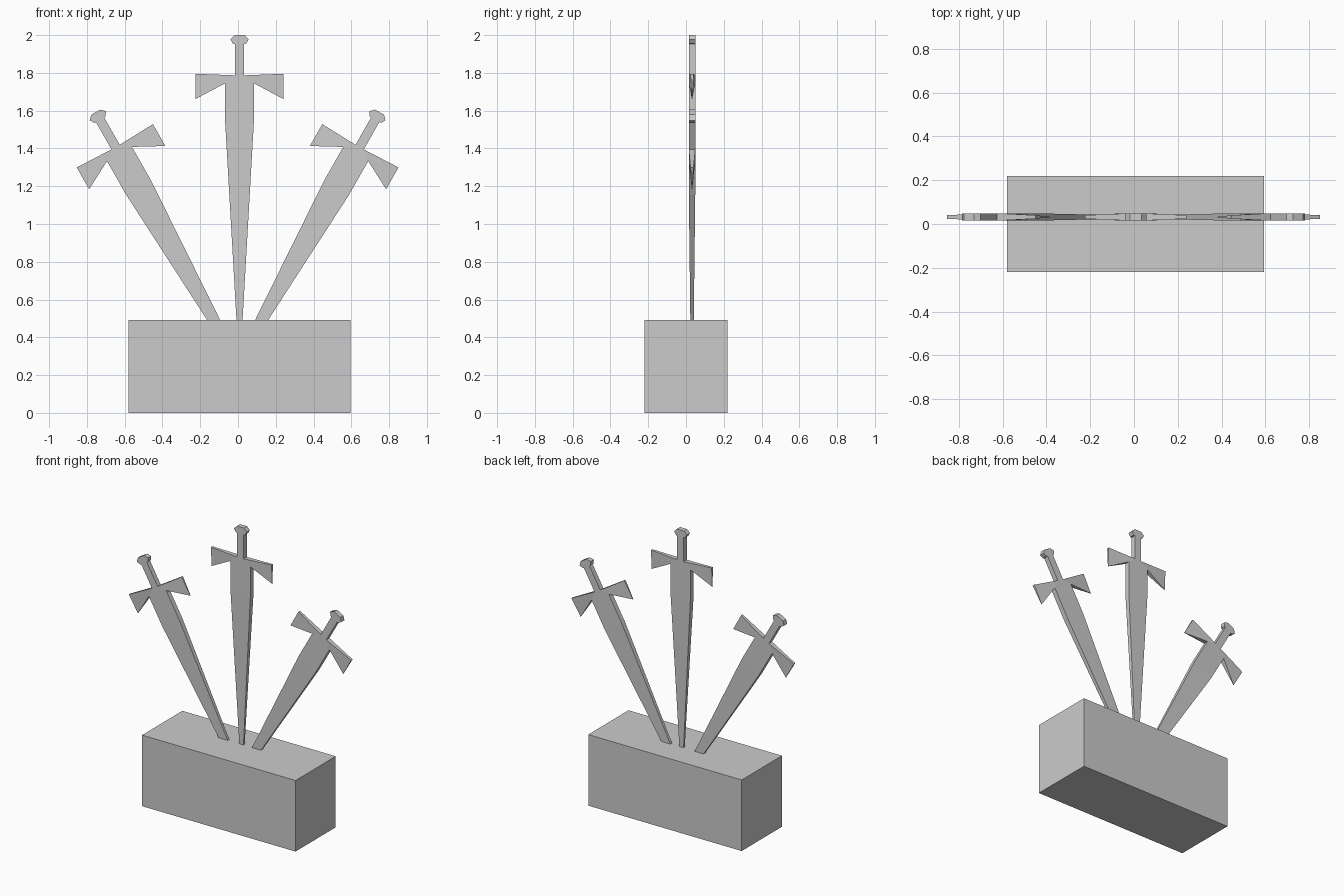
import bpy, bmesh
from math import radians

if "Cube" in bpy.data.objects:
    bpy.data.objects.remove(bpy.data.objects["Cube"])

# Half outline of a sword: (half width, height from guard, half thickness)
HALF = [
    (0.027, 0.205, 0.017),   # 0 pommel top
    (0.049, 0.183, 0.017),   # 1 pommel widest
    (0.035, 0.160, 0.017),   # 2 pommel underside
    (0.025, 0.158, 0.017),   # 3 grip top
    (0.025, -0.008, 0.017),  # 4 grip base
    (0.232, 0.000, 0.008),   # 5 guard tip, top
    (0.232, -0.133, 0.001),  # 6 guard tip, bottom
    (0.076, -0.050, 0.017),  # 7 guard meets blade
    (0.076, -0.255, 0.017),  # 8 blade shoulder
    (0.002, -1.550, 0.004),  # 9 blade point
]
COLUMN = [0, 1, 2, 3, 4, 7, 8, 9]
WING = [4, 5, 6, 7]


def finish(bm, name):
    bmesh.ops.recalc_face_normals(bm, faces=bm.faces)
    mesh = bpy.data.meshes.new(name)
    bm.to_mesh(mesh)
    bm.free()
    obj = bpy.data.objects.new(name, mesh)
    bpy.context.collection.objects.link(obj)
    return obj


def sword(name, x, z, tilt):
    bm = bmesh.new()
    # v[side][face]: right/left half, front/back sheet
    v = {(sx, sy): [bm.verts.new((sx * w, sy * t, h)) for w, h, t in HALF]
         for sx in (1, -1) for sy in (1, -1)}
    for sy in (1, -1):
        r, l = v[1, sy], v[-1, sy]
        # grip and blade
        for a, b in zip(COLUMN, COLUMN[1:]):
            bm.faces.new((r[a], r[b], l[b], l[a]))
        # guard wings
        for side in (r, l):
            bm.faces.new([side[i] for i in WING])
    # rim joining front and back
    front, back = (v[1, s] + v[-1, s][::-1] for s in (-1, 1))
    n = len(front)
    for i in range(n):
        j = (i + 1) % n
        bm.faces.new((front[i], front[j], back[j], back[i]))
    obj = finish(bm, name)
    obj.location = (x, 0.032, z)
    obj.rotation_euler.y = radians(tilt)
    return obj


# Stone block
bm = bmesh.new()
bmesh.ops.create_cube(bm, size=1)
bmesh.ops.scale(bm, vec=(1.175, 0.44, 0.492), verts=bm.verts)
bmesh.ops.translate(bm, vec=(0.007, 0, 0.246), verts=bm.verts)
finish(bm, "block")

# Three swords fanned out of the block
sword("middle_sword", 0.008, 1.795, 0)
sword("right_sword", 0.648, 1.414, 29.6)
sword("left_sword", -0.652, 1.414, -29.6)
